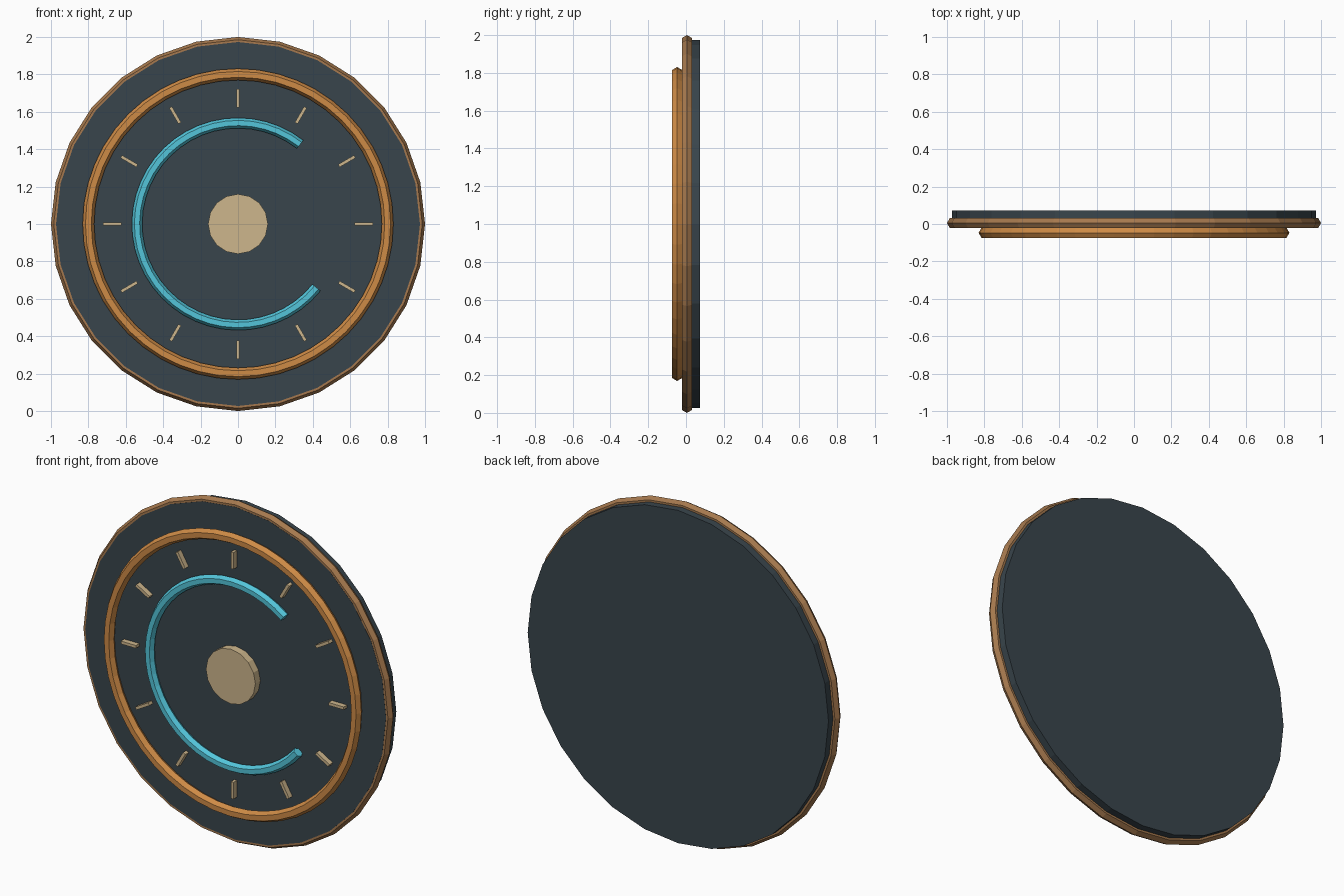
import bpy, bmesh, math
from mathutils import Matrix, Vector

if "Cube" in bpy.data.objects:
    bpy.data.objects.remove(bpy.data.objects["Cube"])


def material(name, rgb):
    # convert display colour (0-255) to linear
    lin = [((c / 255 + 0.055) / 1.055) ** 2.4 for c in rgb]
    m = bpy.data.materials.new(name)
    m.diffuse_color = (*lin, 1)
    m.use_nodes = True
    m.node_tree.nodes["Principled BSDF"].inputs["Base Color"].default_value = m.diffuse_color
    return m


SLATE = material("dark_slate", (57, 69, 76))
BRONZE = material("dull_bronze", (166, 121, 78))
COPPER = material("bright_copper", (206, 139, 70))
CYAN = material("cyan", (83, 197, 218))
BRASS = material("pale_brass", (205, 182, 140))


def finish(bm, name, mat):
    bmesh.ops.recalc_face_normals(bm, faces=bm.faces)
    me = bpy.data.meshes.new(name)
    bm.to_mesh(me)
    bm.free()
    me.materials.append(mat)
    ob = bpy.data.objects.new(name, me)
    bpy.context.collection.objects.link(ob)
    return ob


def tube(name, mat, major, minor, y, segs, start=0, span=360):
    # six-sided tube swept round the dial centre; a partial span gets end caps
    bm = bmesh.new()
    closed = span == 360
    rows = []
    for i in range(segs if closed else segs + 1):
        a = math.radians(start + span * i / segs)
        row = []
        for k in range(6):
            b = math.radians(60 * k)
            r = major + minor * math.cos(b)
            row.append(bm.verts.new((r * math.cos(a), y + minor * math.sin(b),
                                     1 + r * math.sin(a))))
        rows.append(row)
    for i in range(segs):
        p, q = rows[i], rows[(i + 1) % len(rows)]
        for k in range(6):
            n = (k + 1) % 6
            bm.faces.new((p[k], p[n], q[n], q[k]))
    if not closed:
        bm.faces.new(rows[0])
        bm.faces.new(rows[-1])
    return finish(bm, name, mat)


def disc(name, mat, radius, y0, y1, sides):
    bm = bmesh.new()
    mtx = Matrix.Translation((0, (y0 + y1) / 2, 1)) @ Matrix.Rotation(math.pi / 2, 4, 'X')
    bmesh.ops.create_cone(bm, cap_ends=True, segments=sides, radius1=radius,
                          radius2=radius, depth=y1 - y0, matrix=mtx)
    return finish(bm, name, mat)


# dial plate, outer rim and raised ring
disc("dial_plate", SLATE, 0.973, -0.022, 0.073, 28)
tube("outer_rim", BRONZE, 0.97, 0.03, 0.005, 28)
tube("raised_ring", COPPER, 0.80, 0.031, -0.047, 48)

# glowing gauge arc
tube("gauge_arc", CYAN, 0.54, 0.028, -0.043, 36, start=52, span=269)

# centre hub
disc("centre_hub", BRASS, 0.16, -0.068, -0.015, 16)

# twelve hour ticks
for i in range(12):
    bm = bmesh.new()
    mtx = (Matrix.Translation((0, -0.035, 1))
           @ Matrix.Rotation(math.radians(30 * i), 4, 'Y')
           @ Matrix.Translation((0, 0, 0.672))
           @ Matrix.Diagonal(Vector((0.017, 0.036, 0.098, 1))))
    bmesh.ops.create_cube(bm, size=1, matrix=mtx)
    finish(bm, f"tick_{i + 1}", BRASS)
